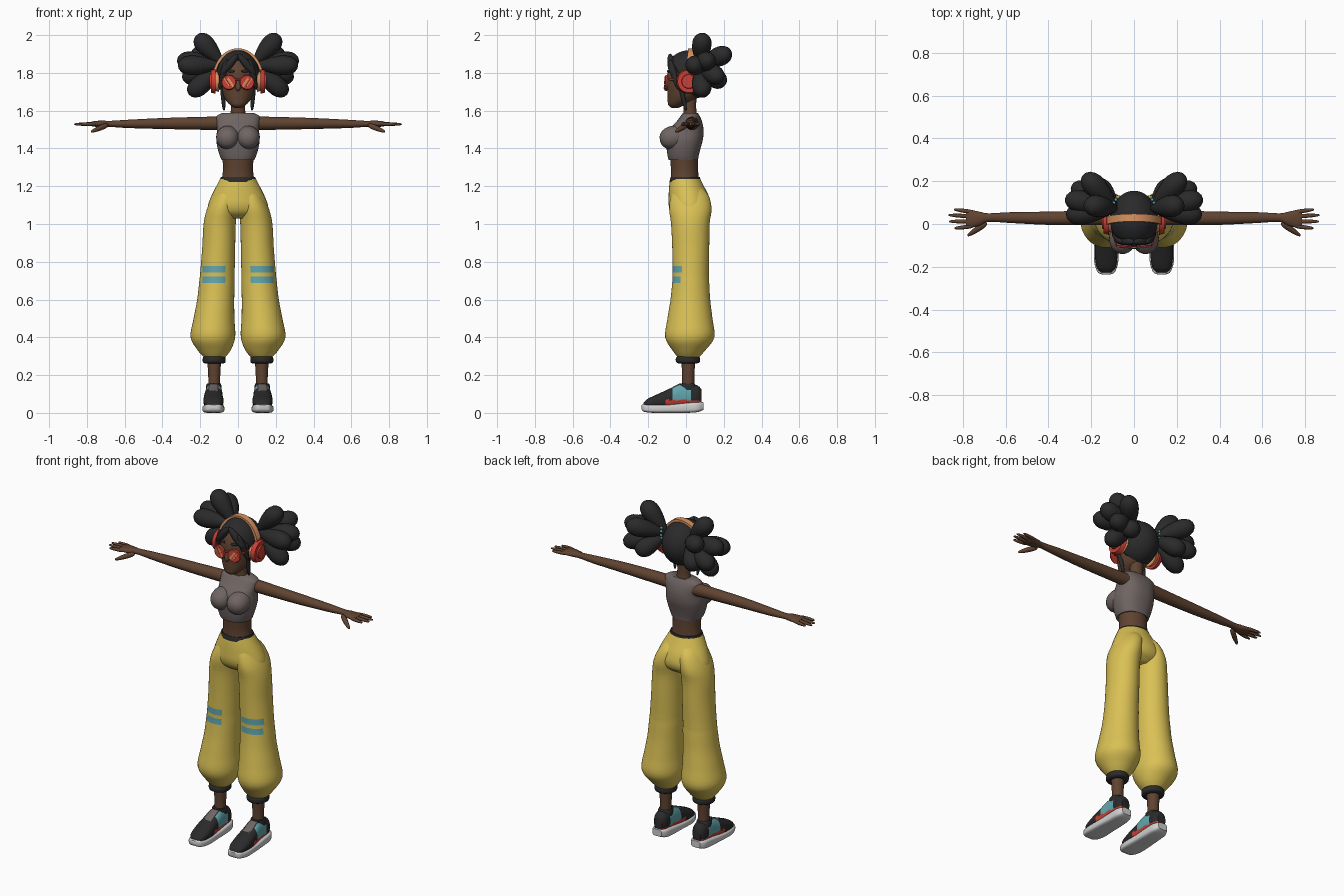
import bpy, bmesh, math
from mathutils import Vector, Matrix

if "Cube" in bpy.data.objects:
    bpy.data.objects.remove(bpy.data.objects["Cube"])


def material(name, r, g, b):
    m = bpy.data.materials.new(name)
    m.use_nodes = True
    m.diffuse_color = (r, g, b, 1)
    node = next(k for k in m.node_tree.nodes if k.type == 'BSDF_PRINCIPLED')
    node.inputs["Base Color"].default_value = (r, g, b, 1)
    node.inputs["Roughness"].default_value = 0.8
    return m


SKIN = material("brown skin", 0.115, 0.056, 0.030)
BLACK = material("charcoal black", 0.023, 0.023, 0.024)
YELLOW = material("yellow cloth", 0.70, 0.53, 0.09)
GREY = material("warm grey cloth", 0.16, 0.13, 0.125)
TEAL = material("teal", 0.12, 0.38, 0.42)
RED = material("coral red", 0.60, 0.05, 0.035)
ORANGE = material("soft orange", 0.70, 0.29, 0.12)
WHITE = material("off white", 0.62, 0.62, 0.62)
LIPS = material("dark lips", 0.06, 0.02, 0.016)


def finish(name, bm, mats, rule=None, mirror=False, angle=50):
    """Turn a bmesh into a smooth object, coloured by rule and mirrored if asked."""
    bmesh.ops.recalc_face_normals(bm, faces=bm.faces)
    if rule:
        for f in bm.faces:
            f.material_index = rule(f.calc_center_median(), f.normal)
    me = bpy.data.meshes.new(name)
    bm.to_mesh(me)
    bm.free()
    for m in mats:
        me.materials.append(m)
    ob = bpy.data.objects.new(name, me)
    bpy.context.collection.objects.link(ob)
    bpy.ops.object.select_all(action='DESELECT')
    ob.select_set(True)
    bpy.context.view_layer.objects.active = ob
    bpy.ops.object.shade_smooth_by_angle(angle=math.radians(angle))
    if mirror:
        ob.modifiers.new("Mirror", 'MIRROR').use_mirror_merge = False
    return ob


def spline(rings, steps):
    """Smooth the ring list with Catmull-Rom interpolation."""
    pts = [rings[0]] + list(rings) + [rings[-1]]
    out = []
    for a, b, c, d in zip(pts, pts[1:], pts[2:], pts[3:]):
        for s in range(steps):
            t = s / steps
            out.append([q + 0.5 * t * (r - p + t * (2*p - 5*q + 4*r - w + t * (3*(q - r) + w - p)))
                        for p, q, r, w in zip(a, b, c, d)])
    return out + [list(rings[-1])]


def loft(name, rings, mats, axis='Z', n=36, power=2, steps=4, **kw):
    """Skin of superellipse rings: (station, centre u, centre v, radius u, radius v)."""
    bm = bmesh.new()
    place = {'Z': lambda u, v, w: (u, v, w), 'X': lambda u, v, w: (w, u, v),
             'Y': lambda u, v, w: (u, w, v)}[axis]

    def bend(c):
        return math.copysign(abs(c) ** (2 / power), c)
    loops = []
    for w, cu, cv, ru, rv in spline(rings, steps):
        angles = [math.tau * i / n for i in range(n)]
        loops.append([bm.verts.new(place(cu + ru * bend(math.cos(a)), cv + rv * bend(math.sin(a)), w))
                      for a in angles])
    for lo, hi in zip(loops, loops[1:]):
        for i in range(n):
            j = (i + 1) % n
            bm.faces.new((lo[i], lo[j], hi[j], hi[i]))
    bm.faces.new(loops[0])
    bm.faces.new(loops[-1])
    return finish(name, bm, mats, **kw)


def pods(name, items, mat, power=1.0, mirror=True, seg=16):
    """Tapered capsules: (start, end, start radius, end radius)."""
    bm = bmesh.new()
    for a, b, ra, rb in items:
        a, b = Vector(a), Vector(b)
        turn = (b - a).to_track_quat('Z', 'Y')
        for v in bmesh.ops.create_uvsphere(bm, u_segments=seg, v_segments=12, radius=1)["verts"]:
            t = (v.co.z + 1) / 2
            flat = math.hypot(v.co.x, v.co.y)
            k = (ra + (rb - ra) * t) * (flat ** (power - 1) if flat > 1e-4 else 0)
            v.co = a + turn @ Vector((v.co.x * k, v.co.y * k, t * (b - a).length))
    return finish(name, bm, [mat], mirror=mirror)


def disc(bm, centre, radius, depth, axis):
    turn = Vector(axis).to_track_quat('Z', 'Y').to_matrix().to_4x4()
    bmesh.ops.create_cone(bm, cap_ends=True, segments=32, radius1=radius, radius2=radius * 0.9,
                          depth=depth, matrix=Matrix.Translation(centre) @ turn)


# Head, neck and face
loft("head", [(1.615, 0, -.058, .018, .018), (1.63, 0, -.05, .042, .044), (1.66, 0, -.025, .068, .072),
              (1.70, 0, -.008, .084, .09), (1.75, 0, 0, .092, .1), (1.80, 0, .01, .096, .108),
              (1.85, 0, .02, .085, .098), (1.89, 0, .02, .05, .06)], [SKIN])
loft("neck", [(1.53, 0, .03, .055, .04), (1.58, 0, .023, .042, .035), (1.62, 0, .02, .037, .034),
              (1.70, 0, .02, .04, .036)], [SKIN])
pods("nose", [((0, -.09, 1.775), (0, -.108, 1.705), .008, .02)], SKIN, mirror=False)
pods("mouth", [((-.026, -.087, 1.682), (.026, -.087, 1.682), .009, .009)], LIPS, mirror=False)
pods("eyebrows", [((.018, -.099, 1.808), (.072, -.07, 1.812), .009, .006)], BLACK)

# Hair cap with a round opening for the face
bm = bmesh.new()
bmesh.ops.create_uvsphere(bm, u_segments=48, v_segments=36, radius=1)
rim = math.cos(math.radians(66))
bmesh.ops.delete(bm, geom=[v for v in bm.verts if v.co.z > rim], context='VERTS')
bmesh.ops.transform(bm, verts=bm.verts, matrix=Matrix.Translation((0, .02, 1.79)) @
                    Matrix.Diagonal((.112, .135, .13, 1)) @ Matrix.Rotation(math.radians(120), 4, 'X'))
cap = finish("hair_cap", bm, [BLACK])
cap.modifiers.new("Thickness", 'SOLIDIFY').thickness = 0.012

# Hair puffs, fringe and hanging locks
root = (.075, .07, 1.84)
tips = [(.22, .09, 2.0), (.235, .23, 1.91), (.322, .12, 1.87), (.318, .04, 1.84),
        (.29, .18, 1.77), (.26, .09, 1.685), (.19, .2, 1.74)]
pods("hair_puffs", [(root, tip, .022, .072) for tip in tips], BLACK)
pods("hair_fringe", [((.0, -.085, 1.9), (.092, -.07, 1.79), .02, .022),
                     ((.06, -.085, 1.87), (.098, -.04, 1.71), .02, .014)], BLACK)
pods("hair_locks", [((.088, -.045, 1.81), (.074, -.0, 1.6), .014, .011)], BLACK, power=.6)
ties = []
for k in range(10):
    a = math.tau * k / 10
    side = Vector((.5, -.8, 0)).normalized() * math.cos(a) + Vector((0, 0, 1)) * math.sin(a)
    spot = Vector((.1, .09, 1.845)) + side * .034
    ties.append((spot - side * .007, spot + side * .007, .008, .008))
pods("hair_ties", ties, TEAL, seg=8)

# Headphones: curved band, cups and pads
bm = bmesh.new()
hoops = []
for k in range(33):
    a = math.pi * k / 32
    y = .01 + .02 * math.sin(a)
    hoops.append([bm.verts.new(((.127 + r) * math.cos(a), y + d, 1.765 + (.157 + r) * math.sin(a)))
                  for r, d in ((-.006, -.018), (.008, -.018), (.008, .018), (-.006, .018))])
for lo, hi in zip(hoops, hoops[1:]):
    for i in range(4):
        bm.faces.new((lo[i], lo[i - 1], hi[i - 1], hi[i]))
finish("headphone_band", bm, [ORANGE, RED], rule=lambda c, nrm: int(c.z < 1.83 and abs(nrm.y) < .5), angle=30)
cup = Vector((.122, .015, 1.755))
for name, shift, radius, depth, mat in (("headphone_pads", -.012, .056, .02, ORANGE),
                                        ("headphone_cups", .008, .066, .024, RED),
                                        ("headphone_caps", .022, .04, .012, RED)):
    bm = bmesh.new()
    disc(bm, cup + Vector((shift, 0, 0)), radius, depth, (1, 0, 0))
    finish(name, bm, [mat], mirror=True, angle=30)

# Round glasses with glints, bridge and temples
bm = bmesh.new()
disc(bm, (.048, -.106, 1.75), .04, .008, (.15, -1, 0))
finish("glasses_lenses", bm, [RED], mirror=True, angle=30)
bm = bmesh.new()
for shift, wide in ((-.009, .012), (.011, .007)):
    bmesh.ops.create_cube(bm, size=1, matrix=Matrix.Translation((.048 + shift, -.110, 1.75)) @
                          Matrix.Rotation(.15, 4, 'Z') @ Matrix.Rotation(.6, 4, 'Y') @
                          Matrix.Diagonal((wide, .004, .052, 1)))
finish("lens_glints", bm, [ORANGE], mirror=True)
pods("glasses_frame", [((-.02, -.11, 1.765), (.02, -.11, 1.765), .005, .005),
                       ((.083, -.1, 1.765), (.105, .01, 1.77), .006, .005)], RED, power=.5, seg=8)

# Cropped top and bare waist
loft("cropped_top", [(1.34, 0, -.014, .087, .078), (1.36, 0, -.015, .096, .082), (1.40, 0, -.013, .108, .09),
                     (1.45, 0, -.008, .115, .098), (1.50, 0, .003, .111, .09), (1.545, 0, .018, .116, .066),
                     (1.572, 0, .022, .112, .05), (1.587, 0, .023, .085, .04)], [GREY], power=2.3)
pods("bust", [((.052, .01, 1.475), (.056, -.138, 1.442), .06, .064)], GREY, power=.85, seg=24)
loft("waist", [(1.20, 0, -.006, .092, .076), (1.27, 0, -.007, .081, .072), (1.31, 0, -.009, .08, .072),
               (1.37, 0, -.012, .084, .074)], [SKIN])
loft("waistband", [(1.222, 0, -.004, .098, .083), (1.235, 0, -.004, .096, .081), (1.248, 0, -.004, .091, .077)],
     [BLACK], steps=2)

# Arms and hands
loft("arms", [(.08, .032, 1.533, .036, .036), (.2, .029, 1.533, .034, .034), (.4, .027, 1.532, .031, .029),
              (.58, .03, 1.53, .025, .022), (.68, .03, 1.53, .02, .016), (.72, .025, 1.53, .032, .018),
              (.765, .024, 1.53, .042, .014), (.785, .024, 1.53, .037, .008)],
     [SKIN], axis='X', n=24, mirror=True)
fingers = [((.75, y, 1.53), (x, end, 1.528), .011, .008)
           for y, x, end in ((.056, .842, .068), (.035, .868, .042), (.012, .865, .012), (-.01, .84, -.02))]
fingers.append(((.69, .005, 1.525), (.778, -.055, 1.488), .017, .01))
pods("fingers", fingers, SKIN, power=.6, seg=12)

# Baggy trousers: hips, then legs with painted knee stripes
loft("trouser_hips", [(1.238, 0, -.004, .095, .08), (1.20, 0, .003, .115, .092), (1.15, 0, .014, .14, .106),
                      (1.10, 0, .02, .158, .112), (1.06, 0, .022, .155, .098), (1.03, 0, .022, .1, .06)],
     [YELLOW])


def knee_stripe(c, nrm):
    band = .687 < c.z < .722 or .743 < c.z < .778
    return int(band and nrm.y < 0 and abs(c.x - .128) < .06)


loft("trouser_legs", [(.29, .125, .012, .052, .052), (.33, .126, .015, .086, .086), (.40, .133, .02, .118, .13),
                      (.50, .127, .021, .108, .119), (.60, .118, .023, .098, .105), (.687, .112, .025, .094, .098),
                      (.722, .11, .025, .092, .096), (.743, .109, .025, .091, .096), (.778, .107, .025, .09, .096),
                      (.88, .102, .025, .087, .098), (1.0, .097, .023, .085, .102), (1.08, .084, .023, .08, .112),
                      (1.15, .062, .02, .068, .1), (1.2, .045, .01, .05, .07)],
     [YELLOW, TEAL], n=64, rule=knee_stripe, mirror=True)
loft("ankle_cuffs", [(.262, .126, .01, .05, .05), (.27, .126, .01, .06, .063), (.292, .126, .01, .06, .063),
                     (.302, .126, .01, .052, .052)], [BLACK], mirror=True)
loft("ankles", [(.1, .128, .01, .034, .036), (.17, .126, .012, .031, .032), (.27, .126, .012, .036, .036)],
     [SKIN], n=24, mirror=True)

# Shoes: thick sole and coloured upper
loft("shoe_soles", [(-.235, .13, .03, .022, .012), (-.222, .13, .026, .042, .02), (-.17, .13, .022, .057, .022),
                    (-.08, .13, .023, .055, .023), (0, .128, .027, .052, .027), (.06, .128, .031, .048, .027),
                    (.092, .128, .036, .03, .02)], [WHITE], axis='Y', power=4, mirror=True)


def shoe_colour(c, nrm):
    out = abs(c.x - .13)
    if c.z < .068 and c.y > -.11:
        return 2
    if -.075 < c.y < .03 and out > .026:
        return 1
    return 3 if -.11 < c.y < -.03 and out < .02 and nrm.z > 0 else 0


loft("shoe_uppers", [(-.226, .13, .042, .025, .012), (-.2, .13, .05, .045, .026), (-.14, .13, .062, .053, .042),
                     (-.08, .13, .076, .05, .056), (-.03, .128, .09, .046, .066), (.02, .128, .092, .044, .06),
                     (.06, .128, .09, .04, .056), (.082, .128, .085, .026, .04)],
     [BLACK, TEAL, RED, GREY], axis='Y', n=48, power=2.4, steps=6, rule=shoe_colour, mirror=True)
loft("shoe_collars", [(.12, .128, .012, .042, .05), (.145, .128, .008, .04, .046), (.156, .128, .004, .036, .04)],
     [BLACK], steps=2, mirror=True)
